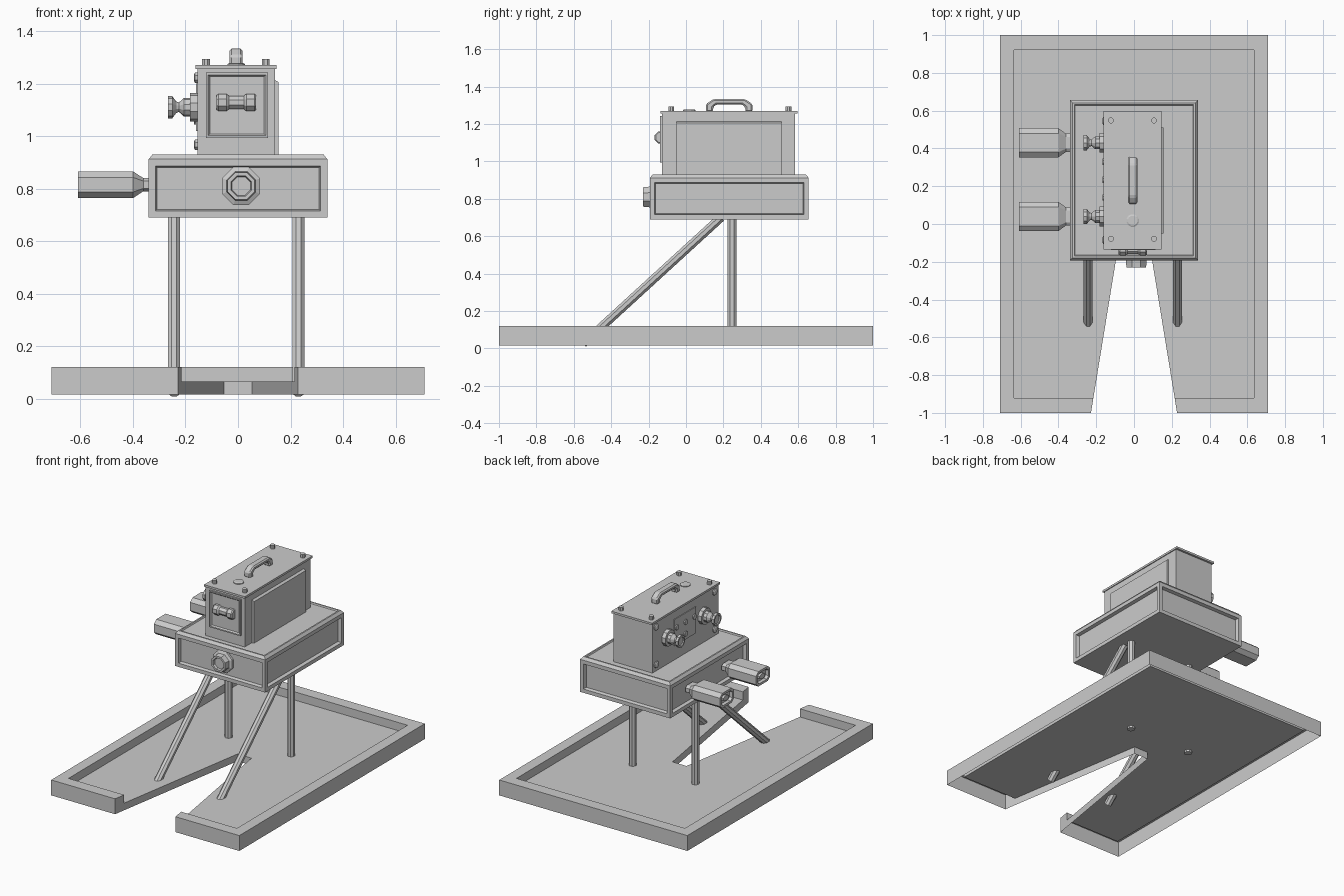
import bpy, bmesh, math
from mathutils import Vector

if "Cube" in bpy.data.objects:
    bpy.data.objects.remove(bpy.data.objects["Cube"])


def finish(name, bm, fix=True):
    if fix:
        bmesh.ops.recalc_face_normals(bm, faces=bm.faces[:])
    me = bpy.data.meshes.new(name)
    bm.to_mesh(me)
    bm.free()
    ob = bpy.data.objects.new(name, me)
    bpy.context.collection.objects.link(ob)
    return ob


def box_bm(x0, x1, y0, y1, z0, z1):
    bm = bmesh.new()
    bmesh.ops.create_cube(bm, size=1)
    for v in bm.verts:
        v.co = ((x0, x1)[v.co.x > 0], (y0, y1)[v.co.y > 0], (z0, z1)[v.co.z > 0])
    bm.normal_update()
    return bm


def box(name, *b):
    return finish(name, box_bm(*b))


def inset(bm, faces, *steps):
    for thick, depth in steps:
        bmesh.ops.inset_individual(bm, faces=faces, thickness=thick, depth=depth)


def ngon(n, turn=0.5):
    return [(math.cos((i + turn) * 2 * math.pi / n), math.sin((i + turn) * 2 * math.pi / n))
            for i in range(n)]


CHAMFERED = [(1, -.55), (1, .55), (.65, 1), (-.65, 1), (-1, .55), (-1, -.55), (-.65, -1), (.65, -1)]


def loft(name, axis, centre, shape, sections):
    """Stack scaled copies of a 2D shape along an axis; sections are (offset, half a, half b)."""
    bm = bmesh.new()
    rings = []
    for t, a, b in sections:
        ring = []
        for u, v in shape:
            p = {'x': (t, u * a, v * b), 'y': (u * a, t, v * b), 'z': (u * a, v * b, t)}[axis]
            ring.append(bm.verts.new(Vector(p) + Vector(centre)))
        rings.append(ring)
    n = len(shape)
    for r, s in zip(rings, rings[1:]):
        for i in range(n):
            bm.faces.new((r[i], r[(i + 1) % n], s[(i + 1) % n], s[i]))
    bm.faces.new(rings[0])
    bm.faces.new(rings[-1])
    return finish(name, bm)


def lathe(name, axis, centre, profile, n=8):
    return loft(name, axis, centre, ngon(n), [(t, r, r) for t, r in profile])


def rod(name, p, q, r=.025):
    p, q = Vector(p), Vector(q)
    ob = lathe(name, 'z', (0, 0, 0), [(0, r), ((q - p).length, r)])
    ob.location = p
    ob.rotation_euler = (q - p).to_track_quat('Z', 'Y').to_euler()


# Base tray: open-bottomed sheet with raised rim and a tapering notch
def notch(y):
    return .228 - (y + 1) * .175 / 1.07


def u_path(x, y):
    return [(-notch(-y), -y), (-x, -y), (-x, y), (x, y), (x, -y), (notch(-y), -y)]


bm = bmesh.new()
LOW, FLOOR, TOP = .016, .065, .121


def row(pts, z):
    return [bm.verts.new((x, y, z)) for x, y in pts]


outer, inner = u_path(.71, 1), u_path(.636, .92)
rows = [row(outer, LOW), row(outer, TOP), row(inner, TOP), row(inner, FLOOR)]
for r, s in zip(rows, rows[1:]):
    for i in range(5):
        bm.faces.new((r[i], r[i + 1], s[i + 1], s[i]))
tip = [(.053, .07), (-.053, .07)]
tip_top, tip_low = row(tip, FLOOR), row(tip, LOW)
in_low = row([inner[0], inner[5]], LOW)
bm.faces.new(rows[3] + tip_top)
bm.faces.new((rows[3][5], tip_top[0], tip_low[0], in_low[1]))
bm.faces.new((tip_top[0], tip_top[1], tip_low[1], tip_low[0]))
bm.faces.new((tip_top[1], rows[3][0], in_low[0], tip_low[1]))
for i, k in ((0, 0), (5, 1)):
    bm.faces.new((rows[0][i], rows[1][i], rows[2][i], rows[3][i], in_low[k]))
finish("base_tray", bm)

# Legs
for side, x in (("left", -.243), ("right", .23)):
    rod("rear_leg_" + side, (x, .246, .05), (x, .246, .70))
    rod("front_leg_" + side, (x, -.55, .026), (x, .187, .70))

# Lower housing: recessed panels on four sides, chamfered top with lip
bm = box_bm(-.34, .34, -.193, .656, .69, .912)
sides = [f for f in bm.faces if abs(f.normal.z) < .5]
lid = [f for f in bm.faces if f.normal.z > .5]
inset(bm, lid, (.02, .018), (.014, 0), (.006, -.008))
inset(bm, sides, (.036, 0), (.008, -.022))
finish("lower_housing", bm)

# Front knob on the lower housing
lathe("front_knob", 'y', (.012, 0, .81),
      [(-.165, .078), (-.185, .078), (-.193, .06), (-.23, .056), (-.23, .042), (-.215, .038)])

# Side grips and connectors on the left
for i, y in enumerate((.04, .43)):
    loft(f"grip_{i}", 'x', (0, y, .815), CHAMFERED,
         [(-.33, .048, .025), (-.36, .048, .025), (-.40, .077, .051), (-.61, .077, .051),
          (-.61, .06, .036), (-.59, .056, .032)])
    loft(f"grip_core_{i}", 'x', (0, y, .815), ngon(8),
         [(-.585, .032, .018), (-.605, .032, .018)])
    lathe(f"connector_{i}", 'x', (0, y, 1.11),
          [(-.15, .055), (-.182, .055), (-.182, .036), (-.205, .036), (-.225, .018),
           (-.235, .022), (-.25, .042), (-.267, .042), (-.267, .03), (-.26, .028)], 10)

# Upper case, lid and right-hand panel
box("upper_case", -.155, .14, -.127, .583, .915, 1.256)
box("case_lid", -.162, .146, -.135, .597, 1.256, 1.27)
bm = box_bm(.135, .155, -.05, .51, .92, 1.217)
for v in bm.verts:
    if v.co.x > .15 and v.co.z > 1:
        v.co.z -= .012
finish("right_panel", bm)

# Front frame and spool latch
bm = box_bm(-.122, .115, -.138, -.12, .993, 1.242)
inset(bm, [f for f in bm.faces if f.normal.y < -.5], (.012, 0), (.01, -.009))
finish("front_frame", bm)
lathe("spool_latch", 'x', (-.006, -.134, 1.128),
      [(-.075, .03), (-.068, .036), (-.038, .036), (-.028, .027), (.028, .027),
       (.038, .036), (.068, .036), (.075, .03)])

# Left control plate with small buttons
box("control_plate", -.160, -.15, .12, .35, 1.02, 1.20)
for i, (y, z) in enumerate(((.14, 1.14), (.235, 1.14), (.33, 1.14), (.235, 1.06))):
    lathe(f"button_{i}", 'x', (0, y, z), [(-.155, .018), (-.168, .018)])

# Corner bolts on the left face, screws on the lid
for i, y in enumerate((-.085, .545)):
    for j, z in enumerate((.967, 1.222)):
        lathe(f"side_bolt_{i}{j}", 'x', (0, y, z), [(-.15, .022), (-.163, .022), (-.167, .015)])
for i, y in enumerate((-.078, .548)):
    for j, x in enumerate((-.122, .106)):
        lathe(f"lid_screw_{i}{j}", 'z', (x, y, 0), [(1.265, .016), (1.293, .016)])
lathe("lid_cap", 'z', (-.007, .018, 0), [(1.265, .034), (1.275, .034), (1.279, .026)], 12)

# Carrying handle
profile = [(.107, 1.265), (.107, 1.307), (.145, 1.333), (.317, 1.333), (.355, 1.307), (.355, 1.265),
           (.317, 1.265), (.317, 1.29), (.30, 1.305), (.162, 1.305), (.145, 1.29), (.145, 1.265)]
bm = bmesh.new()
face = bm.faces.new([bm.verts.new((-.032, y, z)) for y, z in profile])
ext = bmesh.ops.extrude_face_region(bm, geom=[face])
bmesh.ops.translate(bm, vec=(.05, 0, 0), verts=[v for v in ext['geom'] if isinstance(v, bmesh.types.BMVert)])
handle = finish("carry_handle", bm)
bev = handle.modifiers.new("soft_edges", 'BEVEL')
bev.width = .008
bev.segments = 1
